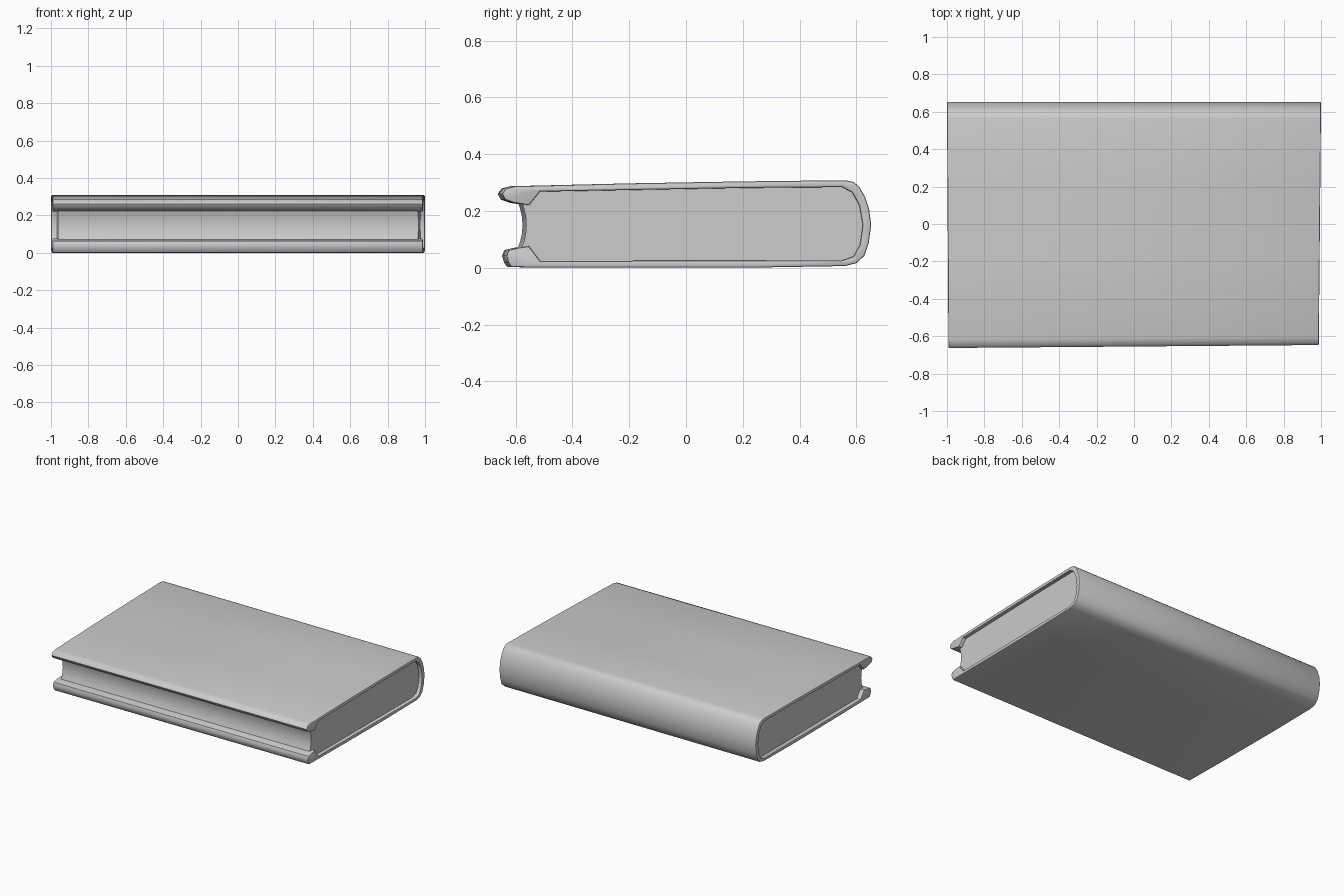
import bpy, bmesh

if "Cube" in bpy.data.objects:
    bpy.data.objects.remove(bpy.data.objects["Cube"])


def prism(name, profile, left, right):
    """Extrude a (y, z) profile along x, with the slight skew of a worn book."""
    bm = bmesh.new()
    ends = []
    for x in (left, right):
        ring = []
        for y, z in profile:
            t = max(0.0, (0.65 - y) / 1.3)
            px = x - 0.012 * t if x > 0 else x + 0.008 * t
            py = y * (1 - 0.012 * x) if y < 0 else y
            ring.append(bm.verts.new((px, py, z)))
        ends.append(ring)
        bm.faces.new(ring)
    a, b = ends
    for i in range(len(a)):
        j = (i + 1) % len(a)
        bm.faces.new((a[i], a[j], b[j], b[i]))
    bmesh.ops.recalc_face_normals(bm, faces=bm.faces)
    mesh = bpy.data.meshes.new(name)
    bm.to_mesh(mesh)
    bm.free()
    obj = bpy.data.objects.new(name, mesh)
    bpy.context.collection.objects.link(obj)
    return obj


# Cover: bottom board, rounded spine, top board, then back along the inside
cover_outer = [(-0.622, 0.002), (-0.3, 0.0), (0.2, 0.0), (0.56, 0.006), (0.60, 0.016),
               (0.628, 0.042), (0.643, 0.085), (0.652, 0.15), (0.645, 0.205),
               (0.63, 0.25), (0.61, 0.285), (0.59, 0.302), (0.56, 0.308),
               (0.2, 0.304), (-0.2, 0.297), (-0.61, 0.287), (-0.642, 0.279),
               (-0.655, 0.26), (-0.645, 0.24), (-0.615, 0.229), (-0.56, 0.22)]
cover_inner = [(-0.52, 0.268), (0.2, 0.281), (0.55, 0.284), (0.585, 0.265),
               (0.61, 0.22), (0.622, 0.15), (0.612, 0.08), (0.59, 0.04),
               (0.55, 0.026), (-0.52, 0.024), (-0.56, 0.076), (-0.60, 0.07),
               (-0.632, 0.062), (-0.64, 0.042), (-0.633, 0.018)]
book = prism("book", cover_outer + cover_inner, -1.0, 1.0)

# Page block: concave fore edge, other sides buried inside the cover
pages_profile = [(-0.59, 0.06), (-0.578, 0.09), (-0.571, 0.12), (-0.569, 0.15),
                 (-0.571, 0.18), (-0.578, 0.21), (-0.59, 0.245), (-0.50, 0.278),
                 (0.2, 0.291), (0.56, 0.294), (0.60, 0.27), (0.624, 0.22),
                 (0.637, 0.15), (0.626, 0.08), (0.60, 0.03), (0.55, 0.015),
                 (-0.50, 0.014)]
pages = prism("pages_cutter", pages_profile, -0.97, 0.975)
pages.hide_render = True

# Soften the board edges, then fuse cover and pages into one surface
bevel = book.modifiers.new("soft_edges", 'BEVEL')
bevel.width = 0.006
bevel.segments = 2
bevel.limit_method = 'ANGLE'
bevel.angle_limit = 1.2
union = book.modifiers.new("fuse_pages", 'BOOLEAN')
union.operation = 'UNION'
union.solver = 'EXACT'
union.object = pages

bpy.context.view_layer.objects.active = book
book.select_set(True)
for mod in list(book.modifiers):
    bpy.ops.object.modifier_apply(modifier=mod.name)
bpy.data.objects.remove(pages)
bpy.ops.object.shade_smooth_by_angle(angle=0.7)
